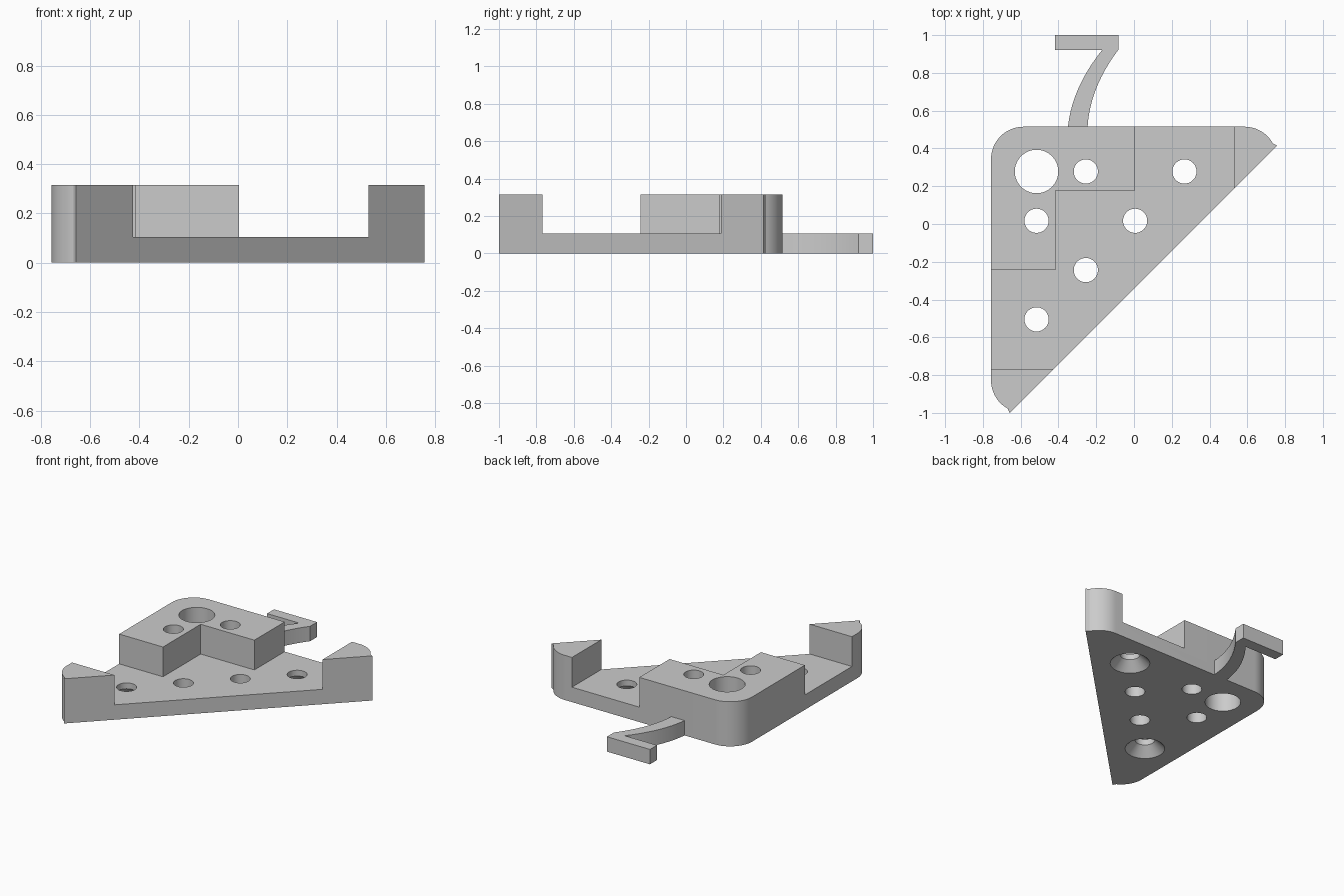
import bpy, bmesh, math
from mathutils import Vector

cube = bpy.data.objects.get("Cube")
if cube:
    bpy.data.objects.remove(cube, do_unlink=True)

BASE, TOP = 0.105, 0.315          # plate and raised block heights
LEFT, BACK, RADIUS = -0.757, 0.515, 0.172
MIRROR = LEFT + BACK              # the plate is symmetric across its corner

grey = bpy.data.materials.new("plain grey")
grey.use_nodes = True
grey.diffuse_color = (0.6, 0.6, 0.6, 1)
grey.node_tree.nodes["Principled BSDF"].inputs["Base Color"].default_value = (0.6, 0.6, 0.6, 1)


def prism(name, outline, z0, z1):
    """Extrude a counter-clockwise or clockwise outline from z0 to z1."""
    bm = bmesh.new()
    face = bm.faces.new([bm.verts.new((x, y, z0)) for x, y in outline])
    made = bmesh.ops.extrude_face_region(bm, geom=[face])["geom"]
    bmesh.ops.translate(bm, vec=(0, 0, z1 - z0),
                        verts=[v for v in made if isinstance(v, bmesh.types.BMVert)])
    bmesh.ops.recalc_face_normals(bm, faces=bm.faces)
    mesh = bpy.data.meshes.new(name)
    bm.to_mesh(mesh)
    bm.free()
    mesh.materials.append(grey)
    obj = bpy.data.objects.new(name, mesh)
    bpy.context.collection.objects.link(obj)
    return obj


def round_cutter(x, y, r0, r1, z0, z1):
    bpy.ops.mesh.primitive_cone_add(vertices=64, radius1=r0, radius2=r1,
                                    depth=z1 - z0, location=(x, y, (z0 + z1) / 2))
    obj = bpy.context.object
    obj.data.materials.append(grey)
    return obj


def activate(obj):
    bpy.ops.object.select_all(action='DESELECT')
    obj.select_set(True)
    bpy.context.view_layer.objects.active = obj


def cut(target, cutter):
    cutter.hide_render = True
    mod = target.modifiers.new("cut", 'BOOLEAN')
    mod.operation, mod.solver, mod.object = 'DIFFERENCE', 'EXACT', cutter
    activate(target)
    bpy.ops.object.modifier_apply(modifier=mod.name)
    bpy.data.objects.remove(cutter, do_unlink=True)


def arc(cx, cy, a0, a1, steps=16):
    angles = [math.radians(a0 + (a1 - a0) * i / steps) for i in range(steps + 1)]
    return [(cx + RADIUS * math.cos(a), cy + RADIUS * math.sin(a)) for a in angles]


def bend(a, b, c, steps=14):
    a, b, c = Vector(a), Vector(b), Vector(c)
    ts = [i / steps for i in range(steps + 1)]
    return [tuple(a * (1 - t) ** 2 + b * 2 * t * (1 - t) + c * t * t) for t in ts]


# Triangular body with rounded corners
right_tip = arc(0.585, BACK - RADIUS, 25, 90)
corner = arc(LEFT + RADIUS, BACK - RADIUS, 90, 180)
front_tip = [(MIRROR - y, MIRROR - x) for x, y in reversed(right_tip)]
right_tip[0] = (0.757, 0.415)
front_tip[-1] = (-0.658, -1.0)
body = prism("bracket_body", right_tip + corner + front_tip, 0, TOP)

# Recess that leaves the L-shaped block and the two end posts
recess = [(-0.9, -0.768), (-0.9, -0.243), (-0.415, -0.243), (-0.415, 0.177),
          (0.004, 0.177), (0.004, 0.8), (0.529, 0.8), (0.529, -0.768)]
cut(body, prism("recess_cutter", recess, BASE, 0.6))

# Grid of round holes, the corner one larger
PITCH, HX, HY = 0.261, -0.516, 0.278
for col, row in [(0, 0), (1, 0), (3, 0), (0, 1), (2, 1), (1, 2), (0, 3)]:
    x, y = HX + col * PITCH, HY - row * PITCH
    r = 0.115 if col + row == 0 else 0.064
    cut(body, round_cutter(x, y, r, r, -0.1, 0.5))
    if col + row == 3 and 0 in (col, row) :
        # Countersink on the underside
        cut(body, round_cutter(x, y, 0.138, 0.06, -0.01, 0.068))

# Curved hook tab on the back edge
inner = bend((-0.168, 0.922), (-0.33, 0.72), (-0.35, BACK - 0.005))
outer = bend((-0.246, BACK - 0.005), (-0.235, 0.72), (-0.083, 0.922))
tab = prism("hook_tab", [(-0.083, 1.0), (-0.419, 1.0), (-0.419, 0.922)] + inner + outer, 0, BASE)

for obj in (body, tab):
    activate(obj)
    bpy.ops.object.shade_smooth_by_angle(angle=math.radians(30))
